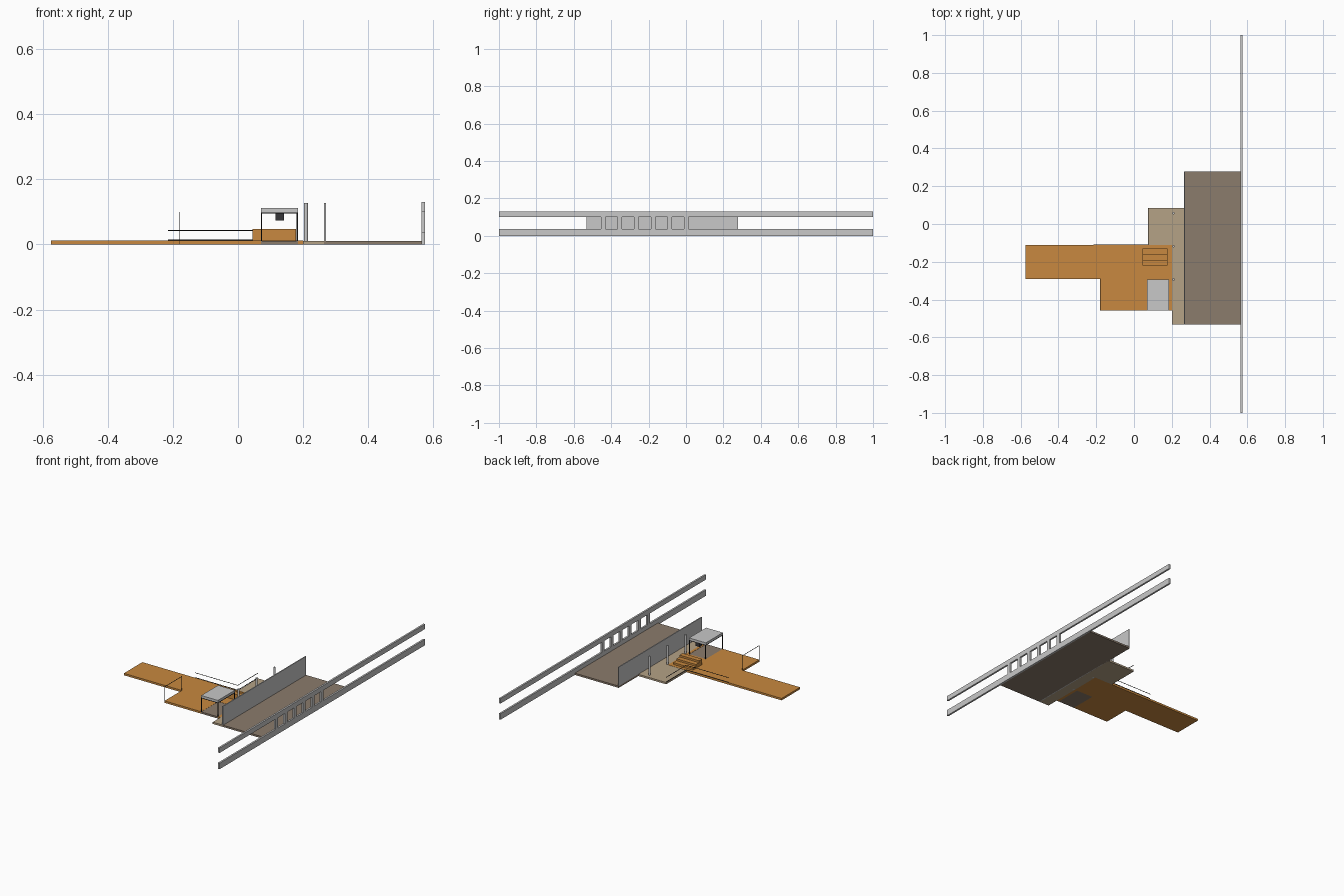
import bpy
import bmesh

if "Cube" in bpy.data.objects:
    bpy.data.objects.remove(bpy.data.objects["Cube"])


def material(name, r, g, b):
    m = bpy.data.materials.new(name)
    m.use_nodes = True
    m.diffuse_color = (r, g, b, 1)
    m.node_tree.nodes["Principled BSDF"].inputs["Base Color"].default_value = (r, g, b, 1)
    return m


wood = material("orange wood", 0.58, 0.25, 0.05)
tan = material("light tan paving", 0.46, 0.36, 0.24)
brown = material("brown paving", 0.26, 0.20, 0.15)
grey = material("pale grey", 0.58, 0.58, 0.58)
black = material("black metal", 0.01, 0.01, 0.01)
dark = material("dark grey", 0.035, 0.035, 0.04)


def finish(bm, name, mat):
    bmesh.ops.recalc_face_normals(bm, faces=bm.faces)
    mesh = bpy.data.meshes.new(name)
    bm.to_mesh(mesh)
    bm.free()
    mesh.materials.append(mat)
    obj = bpy.data.objects.new(name, mesh)
    bpy.context.collection.objects.link(obj)
    return obj


def box(name, mat, xs, ys, zs):
    bm = bmesh.new()
    bmesh.ops.create_cube(bm, size=1)
    for v in bm.verts:
        for i, (lo, hi) in enumerate((xs, ys, zs)):
            v.co[i] = lo if v.co[i] < 0 else hi
    return finish(bm, name, mat)


def slab(name, mat, outline, z0, z1):
    bm = bmesh.new()
    face = bm.faces.new([bm.verts.new((x, y, z0)) for x, y in outline])
    ext = bmesh.ops.extrude_face_region(bm, geom=[face])
    for v in ext["geom"]:
        if isinstance(v, bmesh.types.BMVert):
            v.co.z = z1
    return finish(bm, name, mat)


def around(c, half):
    return (c - half, c + half)


# Ground: timber deck with a notch for the shelter floor, walkway and track bed
X0, X1, Y0, Y1 = 0.07, 0.184, -0.458, -0.293
slab("timber_deck", wood,
     [(-0.575, -0.11), (-0.575, -0.29), (-0.18, -0.29), (-0.18, Y0), (X0, Y0),
      (X0, Y1), (X1, Y1), (X1, Y0), (0.2, Y0), (0.2, -0.11)], 0, 0.012)
slab("walkway", tan,
     [(0.075, 0.086), (0.075, -0.11), (0.2, -0.11), (0.2, -0.532),
      (0.265, -0.532), (0.265, 0.086)], 0, 0.011)
box("track_bed", brown, (0.265, 0.564), (-0.532, 0.277), (0, 0.011))
box("shelter_floor", brown, (X0, X1), (Y0, Y1), (0, 0.011))

# Dividing wall and round columns
box("dividing_wall", grey, (0.265, 0.271), (-0.532, 0.277), (0, 0.127))
for i in range(3):
    bpy.ops.mesh.primitive_cylinder_add(vertices=20, radius=0.006, depth=0.127,
                                        location=(0.209, 0.057 - 0.1755 * i, 0.0635))
    column = bpy.context.object
    column.name = f"column_{i + 1}"
    column.data.materials.append(grey)
    bpy.ops.object.shade_smooth_by_angle()

# Long barrier: two beams joined by short uprights
bx = (0.564, 0.575)
box("lower_beam", grey, bx, (-1, 1), (0, 0.037))
box("upper_beam", grey, bx, (-1, 1), (0.1, 0.13))
for i in range(6):
    box(f"beam_upright_{i + 1}", grey, bx, around(-0.442 + 0.0886 * i, 0.012), (0.037, 0.1))

# Stepped seating rising towards the front
for i in range(3):
    back = -0.131 - 0.03 * i
    box(f"step_{i + 1}", wood, (0.045, 0.178), (back - 0.03, back),
        (0.012, 0.024 + 0.0115 * i))

# Shelter: roof, frame and hanging box
box("shelter_roof", grey, (X0, X1), (Y0, Y1), (0.099, 0.112))
T = 0.002
for x in (X0 + T, X1 - T):
    box("shelter_side_bar", black, around(x, T), (Y0, Y1), (0.095, 0.099))
    for y in (Y0 + T, Y1 - T):
        box("shelter_post", black, around(x, T), around(y, T), (0.011, 0.095))
for y in (Y0 + T, Y1 - T):
    box("shelter_cross_bar", black, (X0, X1), around(y, T), (0.095, 0.099))
box("hanging_box", dark, (0.115, 0.141), (-0.318, -0.296), (0.073, 0.099))

# Thin open frame on the deck edge
W = 0.0011
fx = -0.179
for y in (Y0 + W, -0.29):
    box("frame_post", black, around(fx, W), around(y, W), (0.012, 0.1))
box("frame_top", black, around(fx, W), (Y0, -0.289), (0.098, 0.1))

# Wire rail following the inner corner of deck and walkway
for z in (0.014, 0.043):
    box("deck_wire", black, (-0.215, 0.075), around(-0.11, W), around(z, W))
    box("walkway_wire", black, around(0.075, W), (-0.11, 0.086), around(z, W))
